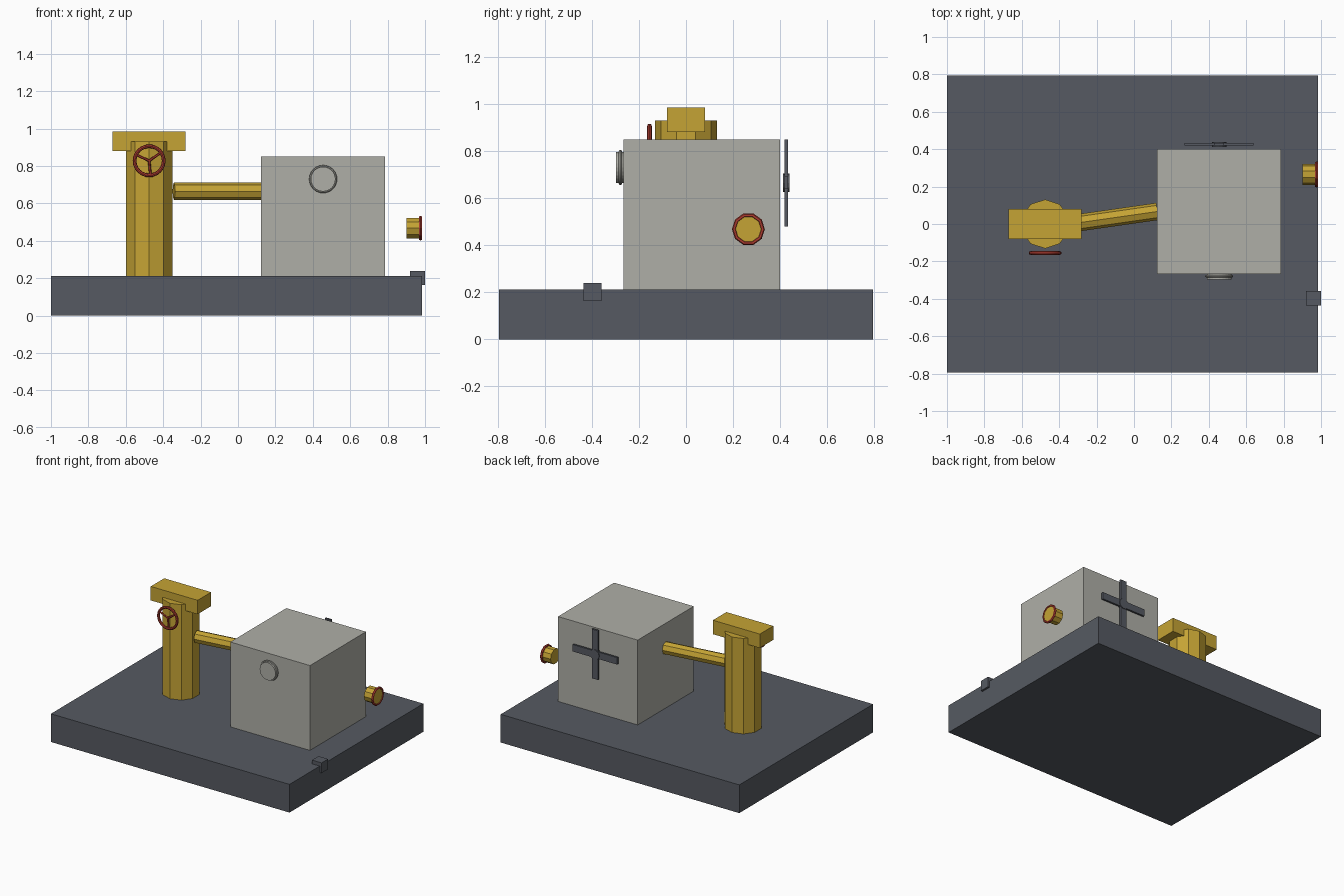
import bpy, math
from mathutils import Vector, Matrix

if "Cube" in bpy.data.objects:
    bpy.data.objects.remove(bpy.data.objects["Cube"])


def material(name, rgb):
    m = bpy.data.materials.new(name)
    m.diffuse_color = (*rgb, 1)
    m.use_nodes = True
    m.node_tree.nodes["Principled BSDF"].inputs["Base Color"].default_value = m.diffuse_color
    return m


SLATE = material("slate", (0.093, 0.102, 0.122))
YELLOW = material("yellow", (0.56, 0.37, 0.035))
GREY = material("warm grey", (0.43, 0.43, 0.39))
RED = material("red", (0.42, 0.045, 0.03))


def finish(name, mat):
    ob = bpy.context.object
    ob.name = name
    ob.data.materials.append(mat)
    return ob


def box(name, lo, hi, mat):
    lo, hi = Vector(lo), Vector(hi)
    bpy.ops.mesh.primitive_cube_add(size=1, location=(lo + hi) / 2)
    ob = finish(name, mat)
    ob.data.transform(Matrix.Diagonal((*(hi - lo), 1)))
    return ob


def rod(name, a, b, r, sides, mat, turn=0):
    """Prism from a to b, turned about its own axis."""
    a, b = Vector(a), Vector(b)
    bpy.ops.mesh.primitive_cylinder_add(vertices=sides, radius=r, depth=(b - a).length,
                                        location=(a + b) / 2)
    ob = finish(name, mat)
    q = (b - a).to_track_quat('Z', 'Y')
    ob.data.transform(q.to_matrix().to_4x4() @ Matrix.Rotation(turn, 4, 'Z'))
    return ob


def ring(name, loc, rot, major, minor, segs, mat, sides=8, smooth=False):
    bpy.ops.mesh.primitive_torus_add(location=loc, rotation=rot, major_radius=major,
                                     minor_radius=minor, major_segments=segs,
                                     minor_segments=sides)
    ob = finish(name, mat)
    if smooth:
        bpy.ops.object.shade_smooth_by_angle()
    return ob


# Plinth with a small block on its right edge
box("base_slab", (-1, -0.795, 0), (0.985, 0.795, 0.212), SLATE)
box("edge_block", (0.92, -0.435, 0.163), (1.0, -0.358, 0.24), SLATE)

# Column, cap and connecting pipe
rod("column", (-0.475, 0, 0.21), (-0.475, 0, 0.93), 0.131, 10, YELLOW)
box("column_cap", (-0.67, -0.08, 0.88), (-0.28, 0.08, 0.985), YELLOW)
rod("pipe", (-0.343, 0, 0.665), (0.125, 0.067, 0.665), 0.046, 8, YELLOW)

# Machine housing
box("housing", (0.122, -0.266, 0.21), (0.785, 0.4, 0.85), GREY)

# Three-spoke handwheel in front of the column
wheel = Vector((-0.475, -0.155, 0.828))
ring("handwheel_rim", wheel, (math.pi / 2, 0, 0), 0.078, 0.01, 24, RED, smooth=True)
for i in range(3):
    a = math.radians(35 + 120 * i)
    tip = wheel + Vector((math.cos(a), 0, math.sin(a))) * 0.078
    rod(f"handwheel_spoke_{i + 1}", wheel, tip, 0.007, 6, RED)

# Gauge on the front of the housing
rod("gauge_face", (0.455, -0.26, 0.73), (0.455, -0.298, 0.73), 0.066, 24, GREY)
ring("gauge_rim", (0.455, -0.279, 0.73), (math.pi / 2, 0, 0), 0.068, 0.007, 24, GREY, smooth=True)

# Crossed fan blades behind the housing
fx, fy, fz = 0.455, 0.426, 0.665
rod("fan_hub", (fx, fy - 0.013, fz), (fx, fy + 0.013, fz), 0.039, 12, SLATE)
for name, w, h in (("fan_blade_flat", 0.185, 0.026), ("fan_blade_upright", 0.026, 0.185)):
    box(name, (fx - w, fy - 0.007, fz - h), (fx + w, fy + 0.007, fz + h), SLATE)

# Outlet stub with a red collar on the right
rod("outlet_stub", (0.902, 0.265, 0.468), (0.98, 0.265, 0.468), 0.057, 10, YELLOW, math.pi / 2)
ring("outlet_collar", (0.976, 0.265, 0.468), (math.pi / 2, 0, math.pi / 2), 0.061, 0.009, 10, RED, 6)
